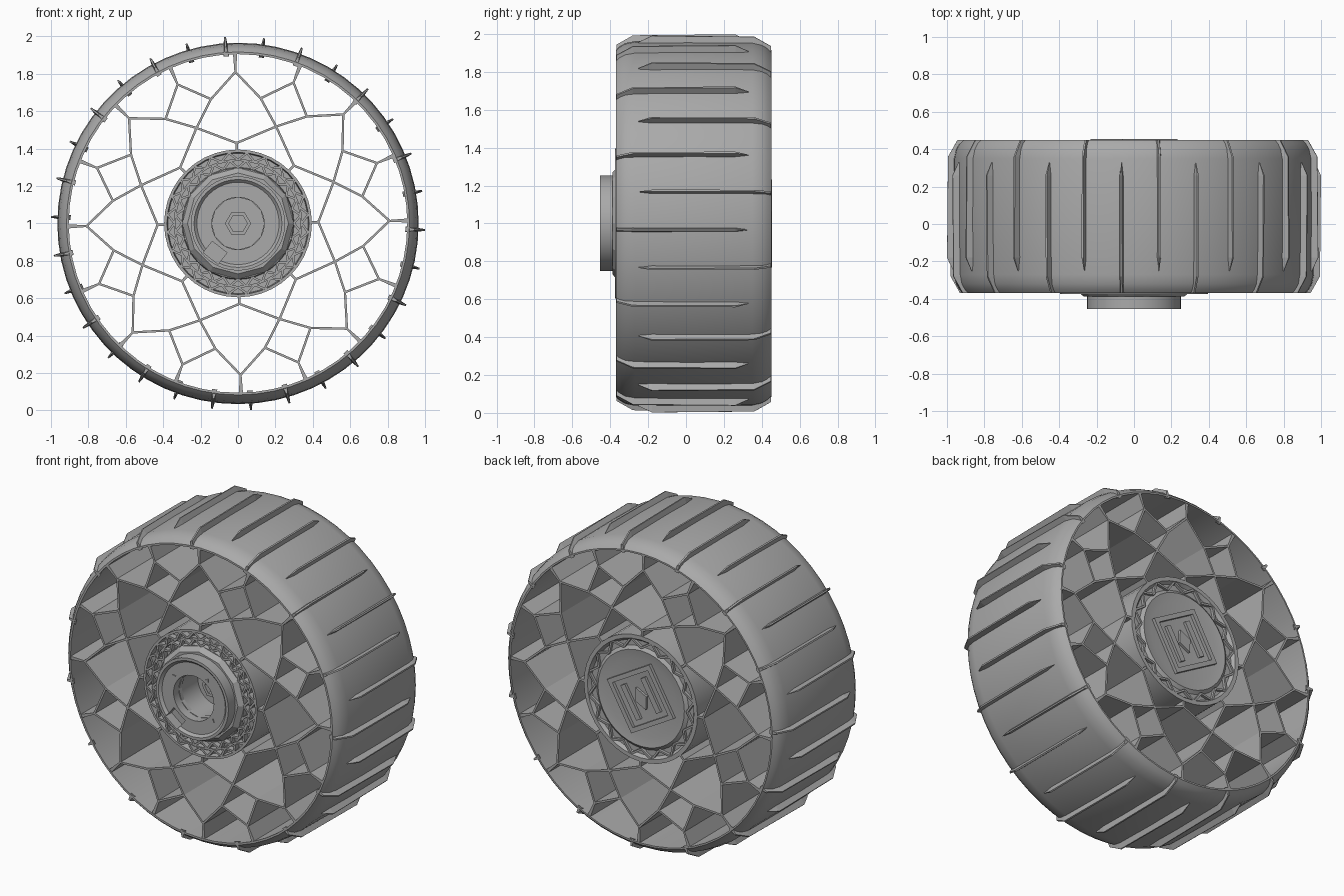
import bpy, bmesh
from math import sin, cos, radians, pi
from mathutils import Vector

if "Cube" in bpy.data.objects:
    bpy.data.objects.remove(bpy.data.objects["Cube"])

grey = bpy.data.materials.new("mid_grey")
grey.use_nodes = True
grey.diffuse_color = (0.4, 0.4, 0.4, 1)
grey.node_tree.nodes["Principled BSDF"].inputs["Base Color"].default_value = (0.4, 0.4, 0.4, 1)

FRONT, BACK, AXLE = -0.37, 0.45, 1.0


def polar(r, deg):
    """Point in the wheel plane, angle measured from +x towards +z."""
    return Vector((r * cos(radians(deg)), r * sin(radians(deg))))


def finish(name, bm, smooth=False):
    bmesh.ops.remove_doubles(bm, verts=bm.verts, dist=1e-5)
    bmesh.ops.recalc_face_normals(bm, faces=bm.faces)
    mesh = bpy.data.meshes.new(name)
    bm.to_mesh(mesh)
    bm.free()
    mesh.materials.append(grey)
    ob = bpy.data.objects.new(name, mesh)
    ob.location.z = AXLE
    bpy.context.collection.objects.link(ob)
    bpy.ops.object.select_all(action="DESELECT")
    ob.select_set(True)
    bpy.context.view_layer.objects.active = ob
    if smooth:
        bpy.ops.object.shade_smooth_by_angle(angle=radians(35))
    return ob


def lathe(name, profile, sides, closed=True, smooth=True):
    """Turn a profile of (y, radius) points about the axle."""
    bm = bmesh.new()
    rings = []
    for i in range(sides):
        a = 2 * pi * i / sides
        rings.append([bm.verts.new((r * cos(a), y, r * sin(a))) for y, r in profile])
    n = len(profile)
    for i in range(sides):
        p, q = rings[i], rings[(i + 1) % sides]
        for j in range(n if closed else n - 1):
            k = (j + 1) % n
            bm.faces.new((p[j], p[k], q[k], q[j]))
    return finish(name, bm, smooth)


def prism(bm, outline, y0, y1):
    """Extrude an outline in the wheel plane along y."""
    a = [bm.verts.new((p[0], y0, p[1])) for p in outline]
    b = [bm.verts.new((p[0], y1, p[1])) for p in outline]
    bm.faces.new(a)
    bm.faces.new(b[::-1])
    for i in range(len(a)):
        j = (i + 1) % len(a)
        bm.faces.new((a[i], b[i], b[j], a[j]))


def wall(bm, p, q, y0, y1, w0=0.012, w1=None):
    """Thin wall from p to q, optionally tapering in width."""
    d = (q - p).normalized()
    side = Vector((-d.y, d.x)) / 2
    w1 = w1 or w0
    prism(bm, [p + side * w0, p - side * w0, q - side * w1, q + side * w1], y0, y1)


# Tyre band with rounded shoulders
lathe("tyre_band", [(FRONT, 0.905), (FRONT, 0.917), (-0.35, 0.935), (-0.32, 0.952),
                    (-0.27, 0.962), (0.0, 0.966), (0.35, 0.964), (0.4, 0.952),
                    (0.43, 0.935), (BACK, 0.915), (BACK, 0.905)], 60)

# Tread fins, running in from alternate edges
bm = bmesh.new()
fin = [(-0.368, 0.895, 0.945), (-0.28, 0.94, 0.995), (0.26, 0.94, 1.0), (0.33, 0.94, 0.967)]
fin_widths = (0.014, 0.014, 0.013, 0.003)
for i in range(30):
    radial = polar(1, -2 + 12 * i)
    tangent = Vector((-radial.y, radial.x))
    loops = []
    for (y, low, high), w in zip(fin, fin_widths):
        if i % 2:
            y = 0.08 - y
        corners = [radial * low + tangent * w, radial * high + tangent * w * 0.35,
                   radial * high - tangent * w * 0.35, radial * low - tangent * w]
        loops.append([bm.verts.new((c.x, y, c.y)) for c in corners])
    bm.faces.new(loops[0])
    bm.faces.new(loops[-1])
    for a, b in zip(loops, loops[1:]):
        for j in range(4):
            bm.faces.new((a[j], a[j - 1], b[j - 1], b[j]))
finish("tread_fins", bm)

# Airless web: outer zigzag, diamond cells and petals meeting the hub
bm = bmesh.new()
TURN = 1
y0, y1 = FRONT + 0.003, BACK - 0.003
for i in range(16):
    a = TURN + 22.5 * i
    apex = polar(0.81, a)
    wall(bm, apex, polar(0.91, a), y0, y1, 0.01, 0.022)
    for s in (-1, 1):
        valley = polar(0.68, a + s * 11.25)
        wall(bm, apex, valley, y0, y1)
        if i % 2:
            cross = polar(0.557, a)
            wall(bm, valley, cross, y0, y1)
            wall(bm, cross, polar(0.43, a + s * 22.5), y0, y1)
    if i % 2 == 0:
        wall(bm, polar(0.38, a), polar(0.432, a), y0, y1, 0.014)
finish("web_spokes", bm)

# Hub barrel with front bore, front groove and rippled back face
lathe("hub_barrel", [(-0.2, 0), (-0.2, 0.14), (-0.362, 0.14), (-0.362, 0.295),
                     (-0.335, 0.3), (-0.335, 0.375), (-0.374, 0.38), (-0.374, 0.395),
                     (BACK, 0.395), (BACK, 0.37), (0.43, 0.355), (0.43, 0.32),
                     (0.445, 0.3), (0.435, 0.24), (0.435, 0)], 40, closed=False)


def zigzag(name, inner, outer, count, y0, y1):
    bm = bmesh.new()
    step = 360 / count
    for i in range(count):
        for s in (-1, 1):
            wall(bm, polar(inner, i * step), polar(outer, (i + s / 2) * step), y0, y1)
    finish(name, bm)


# Truss ribs in the hub grooves
zigzag("front_inner_ribs", 0.298, 0.338, 24, -0.368, -0.33)
zigzag("front_outer_ribs", 0.34, 0.38, 24, -0.372, -0.33)
zigzag("back_ribs", 0.318, 0.372, 16, 0.42, 0.447)
lathe("front_rib_ring", [(-0.368, 0.334), (-0.368, 0.344), (-0.33, 0.344), (-0.33, 0.334)], 40)

# Faceted collar and round mounting cup, both with a key slot
collar = lathe("hub_collar", [(-0.36, 0.14), (-0.36, 0.3), (-0.387, 0.27), (-0.387, 0.14)],
               12, smooth=False)
cup = lathe("mounting_cup", [(-0.38, 0.14), (-0.38, 0.252), (-0.455, 0.252),
                             (-0.455, 0.235), (-0.44, 0.22), (-0.44, 0.14)], 40)
bm = bmesh.new()
wall(bm, polar(0.16, 232), polar(0.237, 232), -0.5, -0.395, 0.1)
cutter = finish("slot_cutter", bm)
cutter.hide_render = True
cut = cup.modifiers.new("slot", "BOOLEAN")
cut.operation, cut.object, cut.solver = "DIFFERENCE", cutter, "EXACT"
bpy.context.view_layer.objects.active = cup
bpy.ops.object.modifier_apply(modifier=cut.name)
bpy.data.objects.remove(cutter)

# Hexagonal axle socket at the bottom of the bore
lathe("hex_socket", [(-0.21, 0.05), (-0.21, 0.07), (-0.26, 0.07), (-0.26, 0.05)], 6, smooth=False)

# Small triangular pips around the bore
bm = bmesh.new()
for a in (55, 142, 322):
    prism(bm, [polar(0.17, a) + polar(0.012, a + t) for t in (0, 120, 240)], -0.446, -0.436)
finish("cup_pips", bm)

# Square latch frame on the back, with two clips and a diamond boss
bm = bmesh.new()
TILT = 150
corners = [polar(0.22, TILT + 45 + 90 * i) for i in range(4)]
for p, q in zip(corners, corners[1:] + corners[:1]):
    ext = (q - p).normalized() * 0.014
    wall(bm, p - ext, q + ext, 0.425, 0.455, 0.028)
finish("latch_frame", bm)
bm = bmesh.new()
along, across = polar(1, TILT + 90), polar(1, TILT)
for s in (-1, 1):
    wall(bm, across * s * 0.08 - along * 0.11, across * s * 0.08 + along * 0.11, 0.425, 0.452, 0.035)
prism(bm, [across * 0.045, along * 0.07, across * -0.045, along * -0.07], 0.425, 0.45)
finish("latch_clips", bm)
